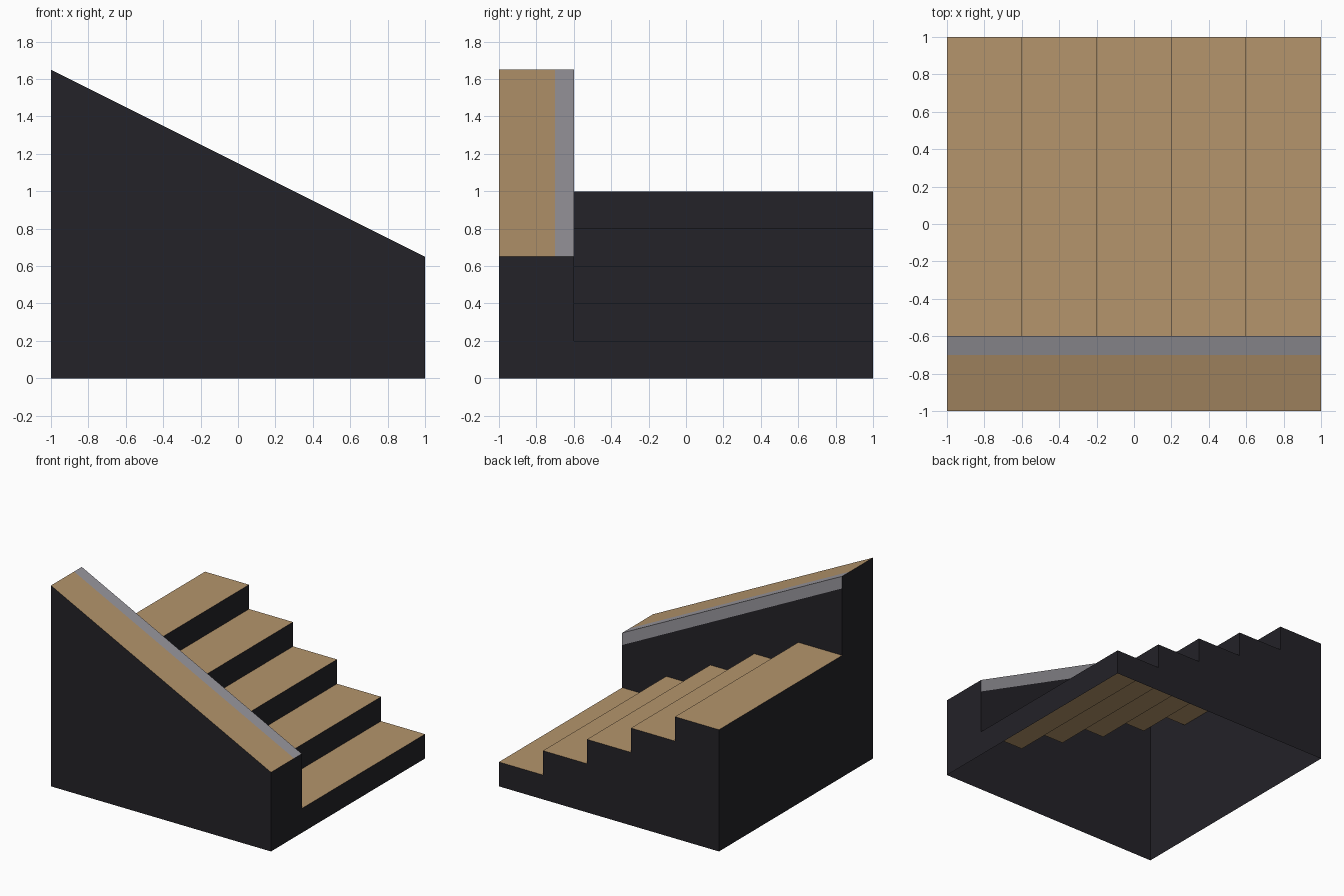
import bpy
import bmesh
from mathutils import Vector

if "Cube" in bpy.data.objects:
    bpy.data.objects.remove(bpy.data.objects["Cube"])

STEPS, RUN, RISE = 5, 0.4, 0.2
WALL_Y, TRIM_Y, TRIM_H = -0.6, -0.7, 0.1


def material(name, color):
    m = bpy.data.materials.new(name)
    m.diffuse_color = (*color, 1)
    m.use_nodes = True
    m.node_tree.nodes["Principled BSDF"].inputs["Base Color"].default_value = m.diffuse_color
    return m


dark = material("dark_paint", (0.017, 0.016, 0.021))
wood = material("wood", (0.46, 0.30, 0.15))
grey = material("grey_trim", (0.32, 0.31, 0.34))


def panels(name, mat, faces):
    """Thin flat panels; each face is (points, outward direction)."""
    bm = bmesh.new()
    for pts, out in faces:
        f = bm.faces.new([bm.verts.new(p) for p in pts])
        f.normal_update()
        if f.normal.dot(Vector(out)) < 0:
            f.normal_flip()
    bmesh.ops.remove_doubles(bm, verts=bm.verts, dist=1e-5)
    me = bpy.data.meshes.new(name)
    bm.to_mesh(me)
    bm.free()
    me.materials.append(mat)
    ob = bpy.data.objects.new(name, me)
    bpy.context.collection.objects.link(ob)
    return ob


def top(x):
    """Height of the sloping wall top."""
    return 1.15 - 0.5 * x


def slope(y0, y1):
    return [(-1, y0, top(-1)), (1, y0, top(1)), (1, y1, top(1)), (-1, y1, top(-1))]


# Stepped outline, from the top step down to the lowest
outline, treads, risers = [], [], []
for i in range(STEPS):
    x0, x1, z = -1 + i * RUN, -1 + (i + 1) * RUN, 1 - i * RISE
    outline += [(x0, z), (x1, z)]
    treads.append(([(x0, WALL_Y, z), (x1, WALL_Y, z), (x1, 1, z), (x0, 1, z)], (0, 0, 1)))
    if i < STEPS - 1:
        risers.append(([(x1, WALL_Y, z - RISE), (x1, 1, z - RISE), (x1, 1, z), (x1, WALL_Y, z)],
                       (1, 0, 0)))

panels("stair_treads", wood, treads)
panels("stair_risers", dark, risers)

# Stepped back side
panels("stair_side", dark, [([(x, 1, z) for x, z in outline + [(1, 0), (-1, 0)]], (0, 1, 0))])

# L-shaped ends, shared by stairs and wall
panels("end_panels", dark, [
    ([(s, -1, 0), (s, 1, 0), (s, 1, h), (s, WALL_Y, h), (s, WALL_Y, top(s)), (s, -1, top(s))],
     (s, 0, 0)) for s, h in ((-1, 1.0), (1, RISE))])

# Side wall: outer face, and inner face above the steps
panels("wall_outer", dark, [([(-1, -1, 0), (1, -1, 0), (1, -1, top(1)), (-1, -1, top(-1))],
                             (0, -1, 0))])
inner = outline + [(1, top(1) - TRIM_H), (-1, top(-1) - TRIM_H)]
panels("wall_inner", dark, [([(x, WALL_Y, z) for x, z in inner], (0, 1, 0))])

# Sloping wall cap and the trim wrapping its inner edge
panels("wall_cap", wood, [(slope(-1, TRIM_Y), (0, 0, 1))])
panels("wall_trim", grey, [
    (slope(TRIM_Y, WALL_Y), (0, 0, 1)),
    ([(-1, WALL_Y, top(-1)), (1, WALL_Y, top(1)),
      (1, WALL_Y, top(1) - TRIM_H), (-1, WALL_Y, top(-1) - TRIM_H)], (0, 1, 0))])
